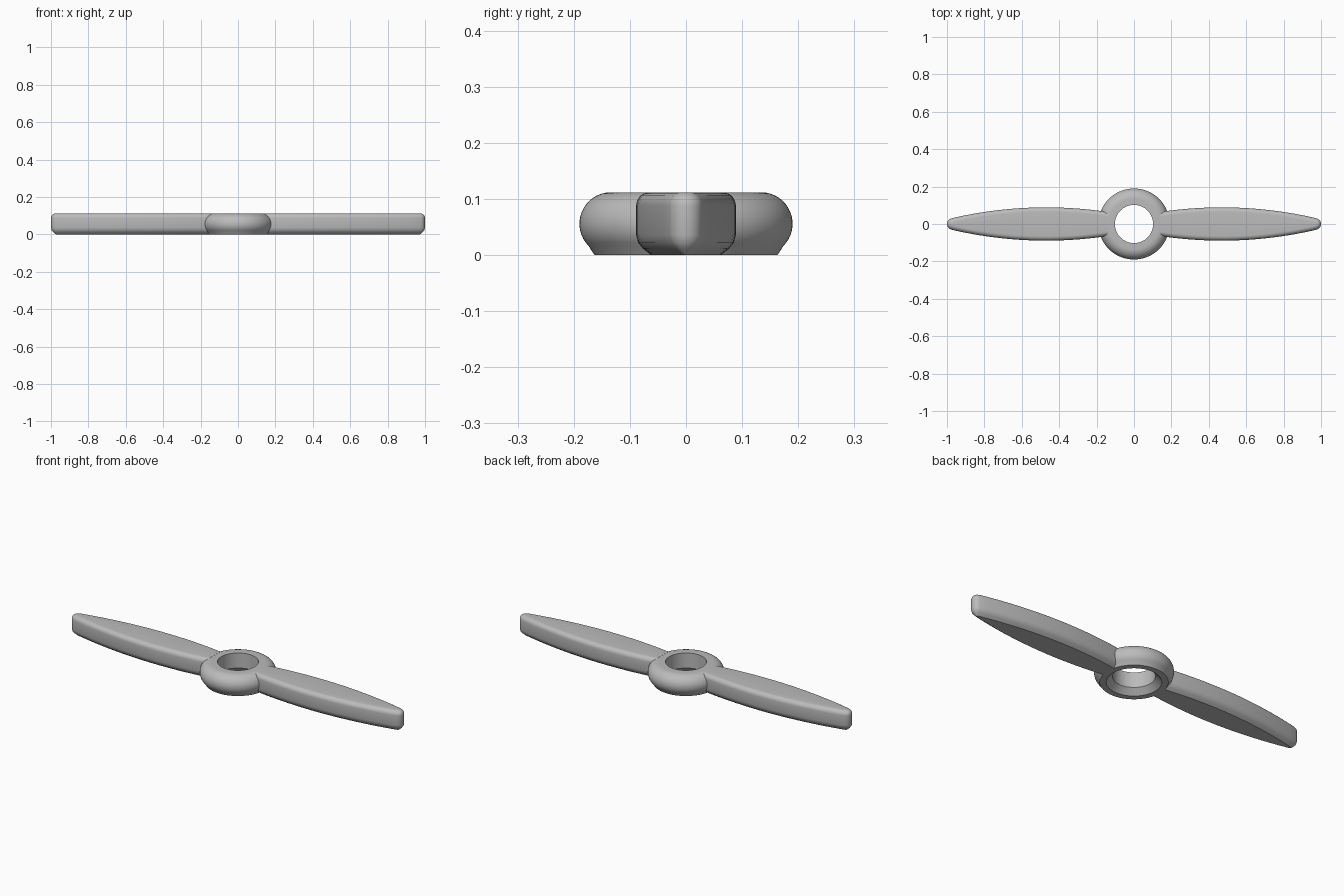
import bpy, bmesh, math

cube = bpy.data.objects.get("Cube")
if cube:
    bpy.data.objects.remove(cube, do_unlink=True)

HEIGHT = 0.112

grey = bpy.data.materials.new("plain grey")
grey.use_nodes = True
colour = (0.5, 0.5, 0.5, 1)
grey.diffuse_color = colour
grey.node_tree.nodes["Principled BSDF"].inputs["Base Color"].default_value = colour


def arc(cx, cy, r, start, end, steps):
    """Points along a circular arc, angles in degrees."""
    angles = [math.radians(start + (end - start) * i / steps) for i in range(steps + 1)]
    return [(cx + r * math.cos(a), cy + r * math.sin(a)) for a in angles]


def skin(name, loops, closed):
    """Bridge equal rings of points; either close them into a ring or cap the ends."""
    bm = bmesh.new()
    rings = [[bm.verts.new(p) for p in loop] for loop in loops]
    n = len(rings[0])
    pairs = list(zip(rings, rings[1:]))
    if closed:
        pairs.append((rings[-1], rings[0]))
    else:
        bm.faces.new(rings[0])
        bm.faces.new(rings[-1])
    for a, b in pairs:
        for i in range(n):
            j = (i + 1) % n
            bm.faces.new((a[i], a[j], b[j], b[i]))
    bmesh.ops.recalc_face_normals(bm, faces=bm.faces)
    mesh = bpy.data.meshes.new(name)
    bm.to_mesh(mesh)
    bm.free()
    mesh.materials.append(grey)
    obj = bpy.data.objects.new(name, mesh)
    bpy.context.collection.objects.link(obj)
    bpy.ops.object.select_all(action='DESELECT')
    obj.select_set(True)
    bpy.context.view_layer.objects.active = obj
    bpy.ops.object.shade_smooth_by_angle(angle=math.radians(30))
    return obj


# Hub: a rounded collar with a bore that is countersunk underneath
round_r = 0.056
profile = [(0.102, HEIGHT), (0.102, 0.03), (0.132, 0), (0.163, 0)]
profile += arc(0.19 - round_r, HEIGHT - round_r, round_r, -45, 90, 16)
turns = [2 * math.pi * i / 72 for i in range(72)]
skin("hub", [[(r * math.cos(a), r * math.sin(a), z) for a in turns] for r, z in profile], True)


# Blade: leaf outline with a rounded tip, stacked at several inset levels
def outline(inset, z):
    tip_r = 0.03
    edge = []
    for i in range(25):
        x = 0.14 + (0.965 - 0.14) * i / 24
        edge.append((x, 0.089 - 0.057 * ((x - 0.47) / 0.5) ** 2 - inset))
    edge += arc(0.97, 0, tip_r - inset, 80, 0, 8)
    other = [(x, -y) for x, y in reversed(edge[:-1])]
    return [(x, y, z) for x, y in edge + other]


edge_r = 0.024
levels = [(0.027, 0), (0.012, 0.012), (0.004, 0.022), (0, 0.036)]
levels += [(edge_r - u, HEIGHT - edge_r + v) for u, v in arc(0, 0, edge_r, 0, 90, 7)]
for name, turn in (("left_blade", 0), ("right_blade", math.pi)):
    blade = skin(name, [outline(d, z) for d, z in levels], False)
    blade.rotation_euler.z = turn
